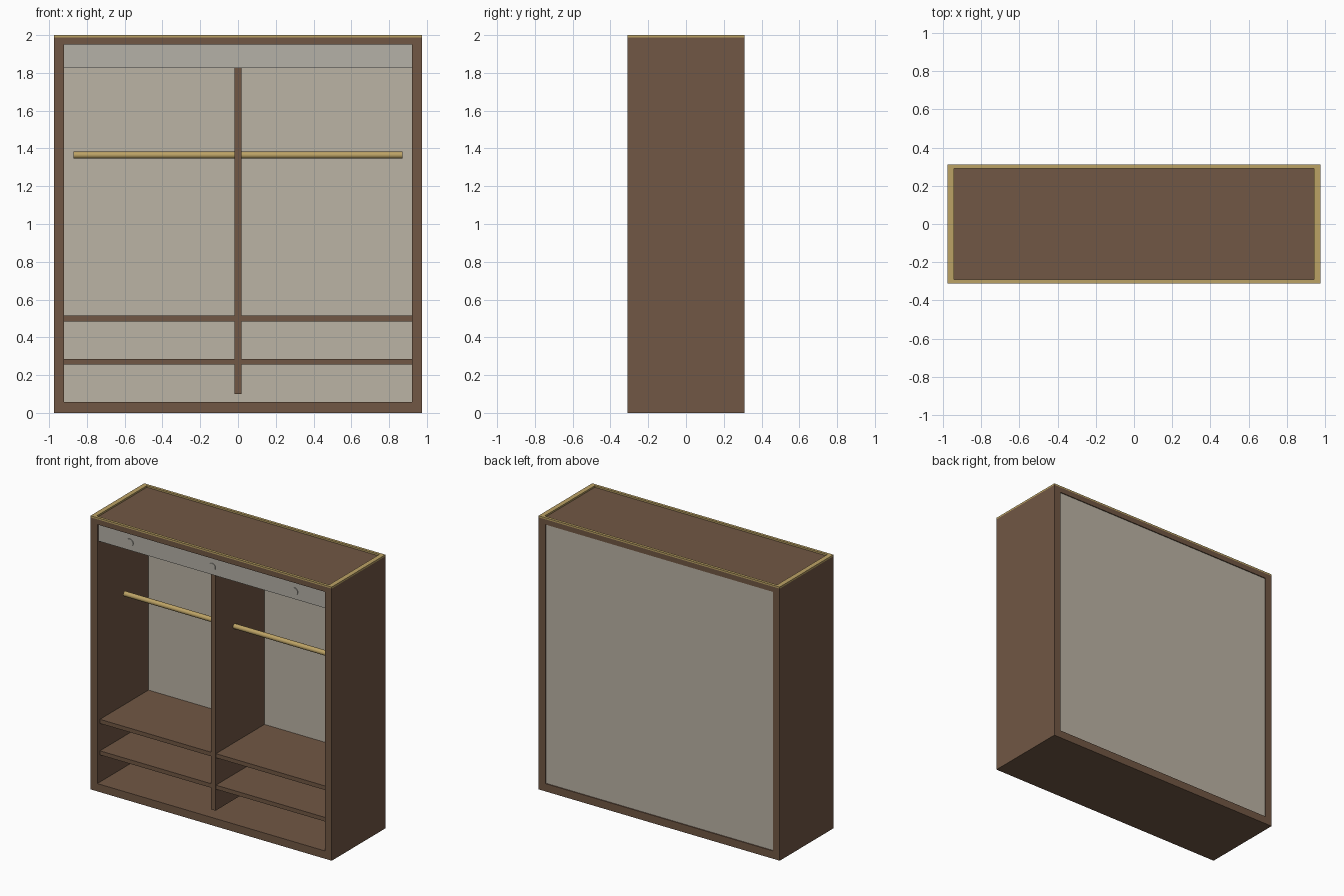
import bpy, math

if "Cube" in bpy.data.objects:
    bpy.data.objects.remove(bpy.data.objects["Cube"])


def material(name, rgb):
    m = bpy.data.materials.new(name)
    m.diffuse_color = (*rgb, 1)
    m.use_nodes = True
    m.node_tree.nodes["Principled BSDF"].inputs["Base Color"].default_value = m.diffuse_color
    return m


WOOD = material("walnut brown", (0.165, 0.096, 0.058))
PANEL = material("warm beige", (0.50, 0.455, 0.375))
HEADER = material("pale grey", (0.46, 0.44, 0.39))
BRASS = material("brass", (0.50, 0.36, 0.13))


def box(name, x, y, z, mat):
    """Box from (min, max) ranges."""
    bpy.ops.mesh.primitive_cube_add(size=1, location=[sum(r) / 2 for r in (x, y, z)])
    o = bpy.context.object
    o.name = name
    o.scale = [r[1] - r[0] for r in (x, y, z)]
    bpy.ops.object.transform_apply(location=False, rotation=False, scale=True)
    o.data.materials.append(mat)
    return o


def cylinder(name, loc, radius, length, rot, mat):
    bpy.ops.mesh.primitive_cylinder_add(vertices=32, radius=radius, depth=length,
                                        location=loc, rotation=rot)
    o = bpy.context.object
    o.name = name
    o.data.materials.append(mat)
    bpy.ops.object.shade_smooth_by_angle(angle=math.radians(40))
    return o


W, D, IN = 0.975, 0.31, 0.92      # half width, half depth, inner half width

# Carcass
box("top_board", (-W, W), (-D, D), (1.95, 1.988), WOOD)
box("bottom_board", (-W, W), (-D, D), (0, 0.057), WOOD)
for s, side in ((-1, "left"), (1, "right")):
    box(side + "_side", sorted((s * IN, s * W)), (-D, D), (0.057, 1.95), WOOD)
    # Brass trim on the side edges of the top
    box(side + "_trim", sorted((s * (W - 0.035), s * W)), (-D, D), (1.988, 2.0), BRASS)
for s, side in ((-1, "front"), (1, "back")):
    box(side + "_trim", (-W + 0.035, W - 0.035), sorted((s * (D - 0.02), s * D)),
        (1.988, 2.0), BRASS)
box("back_panel", (-IN, IN), (0.28, 0.303), (0.057, 1.95), PANEL)

# Divider and shelves
box("divider", (-0.018, 0.018), (-0.285, 0.28), (0.10, 1.90), WOOD)
for i, z in enumerate((0.27, 0.50)):
    box(f"shelf_{i + 1}", (-IN, IN), (-0.28, 0.28), (z - 0.015, z + 0.015), WOOD)

# Header fascia with round lamps
box("header_panel", (-IN, IN), (-0.298, -0.27), (1.825, 1.95), HEADER)
for i, x in enumerate((-0.665, 0, 0.665)):
    cylinder(f"header_lamp_{i + 1}", (x, -0.296, 1.882), 0.028, 0.014,
             (math.pi / 2, 0, 0), HEADER)

# Hanging rail
cylinder("hanging_rail", (0, -0.065, 1.365), 0.018, 1.74, (0, math.pi / 2, 0), BRASS)
